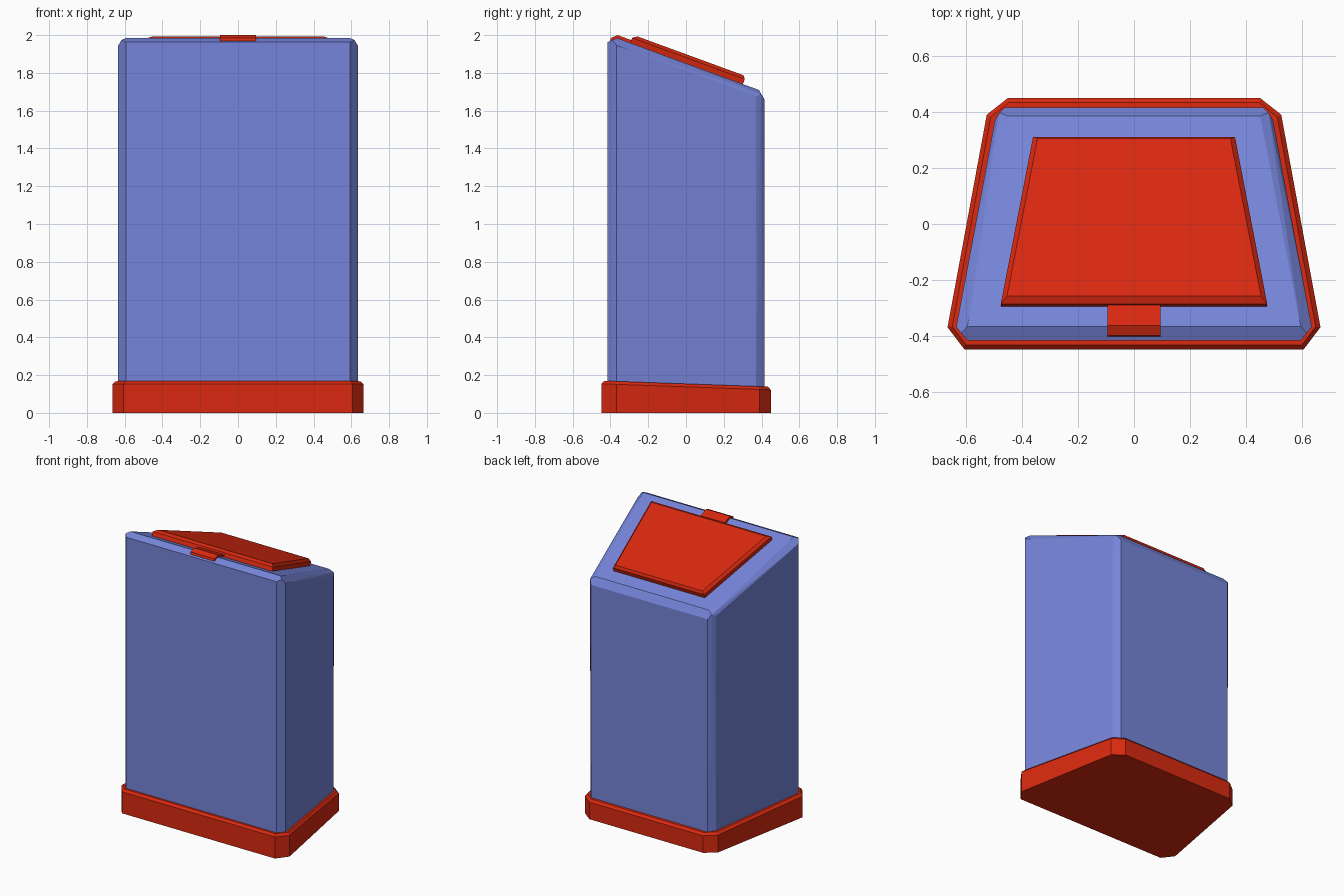
import bpy, bmesh
from math import sin, cos, radians

if "Cube" in bpy.data.objects:
    bpy.data.objects.remove(bpy.data.objects["Cube"])


def material(name, color):
    m = bpy.data.materials.new(name)
    m.diffuse_color = (*color, 1)
    m.use_nodes = True
    m.node_tree.nodes["Principled BSDF"].inputs["Base Color"].default_value = m.diffuse_color
    return m


blue = material("blue_paint", (0.18, 0.235, 0.70))
red = material("red_paint", (0.70, 0.022, 0.005))


def hull(name, half_points, mat):
    """Convex faceted solid from points on +x, mirrored to -x."""
    bm = bmesh.new()
    for x, y, z in half_points:
        for s in (1, -1):
            bm.verts.new((s * x, y, z))
    res = bmesh.ops.convex_hull(bm, input=bm.verts[:])
    bmesh.ops.delete(bm, geom=[v for v in bm.verts if not v.link_faces], context='VERTS')
    bmesh.ops.dissolve_limit(bm, angle_limit=radians(3), verts=bm.verts[:], edges=bm.edges[:])
    bmesh.ops.recalc_face_normals(bm, faces=bm.faces[:])
    me = bpy.data.meshes.new(name)
    bm.to_mesh(me)
    bm.free()
    me.materials.append(mat)
    ob = bpy.data.objects.new(name, me)
    bpy.context.collection.objects.link(ob)
    return ob


def ring(outline, z):
    return [(x, y, z(y)) for x, y in outline]


SLOPE = radians(20.1)


def lid_z(y):
    return 1.851 - 0.366 * y


# base plinth with a small chamfer and slightly sloping top
plinth = [(0.605, -0.447), (0.665, -0.368), (0.525, 0.39), (0.45, 0.449)]
plinth_in = [(0.598, -0.432), (0.648, -0.366), (0.511, 0.381), (0.445, 0.434)]
hull("base_plinth",
     ring(plinth, lambda y: 0)
     + ring(plinth, lambda y: 0.138 - 0.036 * y)
     + ring(plinth_in, lambda y: 0.154 - 0.036 * y), red)

# tapered body with chamfered corners and slanted, bevelled top
body = [(0.594, -0.415), (0.634, -0.367), (0.496, 0.37), (0.46, 0.416)]
hull("body",
     ring(body, lambda y: 0.10)
     + ring(body, lambda y: lid_z(y) - 0.04)
     + [(0.616, -0.39, 1.974), (0.48, 0.397, 1.688)]
     + ring([(0.594, -0.365), (0.45, 0.385)], lid_z), blue)


# sloped panel on top, laid out in coordinates along the slope
def on_slope(x, s, n):
    return (x, s * cos(SLOPE) + n * sin(SLOPE),
            lid_z(0) - s * sin(SLOPE) + n * cos(SLOPE))


panel = [(0.475, -0.314, -0.01), (0.36, 0.321, -0.01),
         (0.475, -0.314, 0.028), (0.36, 0.321, 0.028),
         (0.453, -0.29, 0.045), (0.344, 0.308, 0.045)]
hull("top_panel", [on_slope(*p) for p in panel], red)

# latch tab folded over the front edge
tab = [(-0.28, 1.97), (-0.362, 2.0), (-0.398, 1.985),
       (-0.402, 1.968), (-0.365, 1.975), (-0.28, 1.945)]
hull("latch_tab", [(0.095, y, z) for y, z in tab], red)
